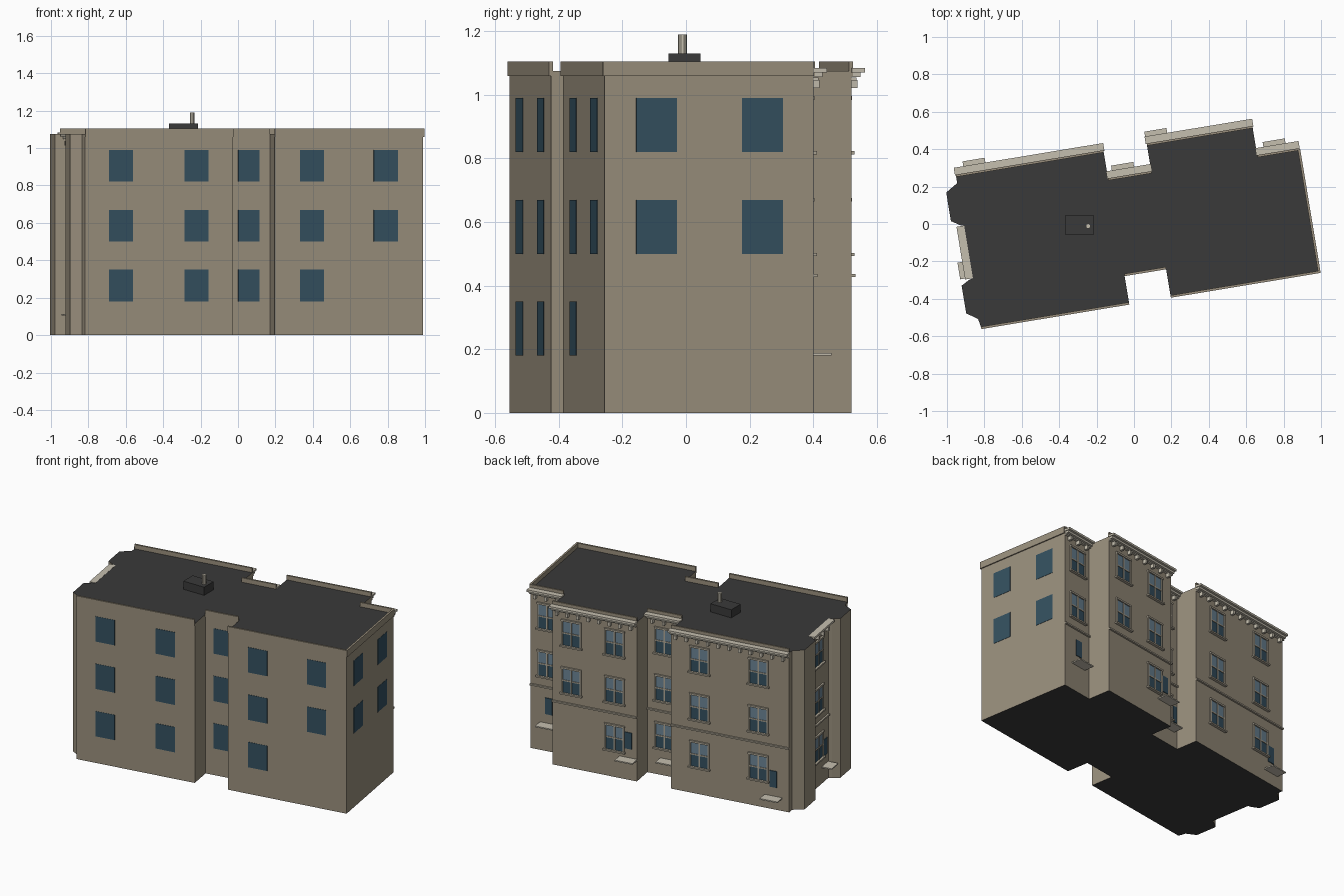
import bpy, bmesh, math
from mathutils import Vector, Matrix

if "Cube" in bpy.data.objects:
    bpy.data.objects.remove(bpy.data.objects["Cube"])

ROT = Matrix.Rotation(math.radians(9.4), 4, 'Z')   # building sits turned on its plot
ROOF, TOP = 1.075, 1.105
FLOORS = [0.265, 0.585, 0.905]                     # window centre heights


def mat(name, rgb):
    m = bpy.data.materials.new(name)
    m.diffuse_color = (*rgb, 1)
    m.use_nodes = True
    m.node_tree.nodes["Principled BSDF"].inputs["Base Color"].default_value = m.diffuse_color
    return m


WALL = mat("tan wall", (0.32, 0.275, 0.205))
DARK = mat("dark roof", (0.042, 0.042, 0.042))
CREAM = mat("cream trim", (0.56, 0.52, 0.43))
FRAME = mat("window frame", (0.42, 0.38, 0.30))
GLASS = mat("dark glass", (0.034, 0.08, 0.115))
PALE = mat("pale glass", (0.15, 0.23, 0.30))


class Part:
    """Collects boxes into one mesh object."""
    def __init__(self, name, *mats):
        self.name, self.mats, self.bm = name, mats, bmesh.new()

    def box(self, wall, a, z, w, h, d0, d1):
        """Box on a wall: centre a, z; size w, h; from d0 to d1 out of the wall."""
        org, tan, nor = wall
        mid = org + tan * a + nor * (d0 + d1) / 2
        m = Matrix.Identity(4)
        for i, v in enumerate((tan * w, nor * (d1 - d0), Vector((0, 0, h)))):
            m.col[i] = (*v, 0)
        m.col[3] = (mid.x, mid.y, z, 1)
        bmesh.ops.create_cube(self.bm, size=1, matrix=m)

    def done(self, turn=True):
        bmesh.ops.recalc_face_normals(self.bm, faces=self.bm.faces)
        if turn:
            self.bm.transform(ROT)
        me = bpy.data.meshes.new(self.name)
        self.bm.to_mesh(me)
        self.bm.free()
        for m in self.mats:
            me.materials.append(m)
        ob = bpy.data.objects.new(self.name, me)
        bpy.context.collection.objects.link(ob)
        return ob


# wall frames: origin, direction along, outward normal
def front(v): return Vector((0, v, 0)), Vector((1, 0, 0)), Vector((0, -1, 0))
def back(v): return Vector((0, v, 0)), Vector((1, 0, 0)), Vector((0, 1, 0))
def right(u): return Vector((u, 0, 0)), Vector((0, 1, 0)), Vector((1, 0, 0))
def left(u): return Vector((u, 0, 0)), Vector((0, 1, 0)), Vector((-1, 0, 0))


# body: floor plan pulled up to the roof
plan = [(-.897, -.414), (-.095, -.414), (-.095, -.26), (.13, -.26), (.13, -.414),
        (.935, -.414), (.935, .252), (.71, .252), (.71, .41), (.137, .41),
        (.137, .26), (-.097, .26), (-.097, .412), (-.897, .412),
        (-.897, .37), (-.963, .33), (-.963, .175), (-.917, .145), (-.897, .14),
        (-.897, -.145), (-.917, -.15), (-.963, -.175), (-.963, -.325), (-.905, -.365)]
body = Part("building_body", WALL, DARK)
base = body.bm.faces.new([body.bm.verts.new((u, v, 0)) for u, v in plan])
ext = bmesh.ops.extrude_face_region(body.bm, geom=[base], use_keep_orig=True)
for v in ext["geom"]:
    if isinstance(v, bmesh.types.BMVert):
        v.co.z = ROOF
for f in body.bm.faces:
    f.normal_update()
    f.material_index = 1 if abs(f.normal.z) > 0.5 else 0
body.done()

# wall runs: (frame, start, end)
FRONTS = [(front(-.414), -.897, -.095), (front(-.26), -.095, .13), (front(-.414), .13, .935)]
BACKS = [(back(.412), -.897, -.097), (back(.26), -.097, .137),
         (back(.41), .137, .71), (back(.252), .71, .935)]
END = (left(-.897), -.14, .135)

# parapet band along front, right and back
band = Part("parapet_band", WALL)
for w, a, b in FRONTS + [(right(.935), -.42, .252)]:
    band.box(w, (a + b) / 2, (1.06 + TOP) / 2, b - a, TOP - 1.06, -.006, .007)
for w, a, b in BACKS:
    band.box(w, (a + b) / 2, (1.06 + TOP) / 2, b - a, TOP - 1.06, -.008, .004)
band.done()

# cornice with brackets, and string course, on the street sides
cornice = Part("cornice", CREAM)
brackets = Part("cornice_brackets", CREAM)
course = Part("string_course", FRAME)
for w, a, b in BACKS + [END]:
    c, ln = (a + b) / 2, b - a
    dz = -.008 if w is END[0] else 0
    cornice.box(w, c, 1.077 + dz, ln + .01, .014, 0, .042)
    cornice.box(w, c, 1.063 + dz, ln, .014, 0, .028)
    cornice.box(w, c, 1.050 + dz, ln, .008, 0, .016)
    course.box(w, c, .432, ln, .010, 0, .012)
    n = max(2, round(ln / .075))
    for i in range(n):
        brackets.box(w, a + ln * (i + .5) / n, 1.034 + dz, .016, .026, 0, .024)
for p in (cornice, brackets, course):
    p.done()

# plain windows on the front and right walls
plain = Part("plain_windows", GLASS)
for wall, a, width, floors in [(front(-.414), -.702, .13, FLOORS), (front(-.414), -.294, .13, FLOORS),
                               (front(-.26), .0155, .115, FLOORS), (front(-.414), .332, .13, FLOORS),
                               (front(-.414), .732, .13, FLOORS[1:]),
                               (right(.935), -.2485, .13, FLOORS[1:]), (right(.935), .0885, .13, FLOORS[1:])]:
    for z in floors:
        plain.box(wall, a, z, width, .17, -.002, .002)
plain.done()

# framed sash windows on the street sides
frames = Part("sash_frames", FRAME)
upper = Part("upper_sash_glass", PALE)
lower = Part("lower_sash_glass", GLASS)


def sash(wall, a, z, w=.125, h=.17):
    upper.box(wall, a, z + h / 4, w, h / 2, -.002, .003)
    lower.box(wall, a, z - h / 4, w, h / 2, -.002, .003)
    for s in (-1, 0, 1):
        frames.box(wall, a + s * w / 2, z, .010, h, 0, .008)
    frames.box(wall, a, z, w, .008, 0, .007)
    frames.box(wall, a, z + h / 2, w + .012, .012, 0, .011)
    frames.box(wall, a, z - h / 2 - .002, w + .024, .010, 0, .018)


for wall, a, floors in [(back(.412), -.69, FLOORS), (back(.412), -.29, FLOORS),
                        (back(.26), .02, FLOORS), (back(.41), .287, FLOORS),
                        (back(.41), .58, FLOORS[1:]), (back(.252), .82, FLOORS[1:]),
                        (left(-.897), .0, FLOORS)]:
    for z in floors:
        sash(wall, a, z)
for p in (frames, upper, lower):
    p.done()

# small ground-floor doors, each with a projecting step
doors = Part("doors", GLASS)
steps = Part("door_steps", CREAM)
for wall, a, z in [(back(.412), -.79, .205), (back(.26), -.075, .23), (back(.41), .195, .265),
                   (back(.252), .81, .305), (left(-.897), -.095, .23)]:
    doors.box(wall, a, z, .05 if a != -.075 else .03, .11, -.002, .005)
    steps.box(wall, a if a != -.075 else -.01, z - .12, .12 if a != -.095 else .09, .008, 0, .068)
doors.done()
steps.done()

# roof box and vent pipe, square to the axes
hut = Part("roof_box", DARK)
hut.box(front(.045), -.292, 1.1, .155, .06, 0, .10)
hut.done(turn=False)
pipe = Part("vent_pipe", CREAM)
bmesh.ops.create_cone(pipe.bm, cap_ends=True, segments=10, radius1=.0135, radius2=.0135,
                      depth=.07, matrix=Matrix.Translation((-.245, -.011, 1.155)))
pipe.done(turn=False)
